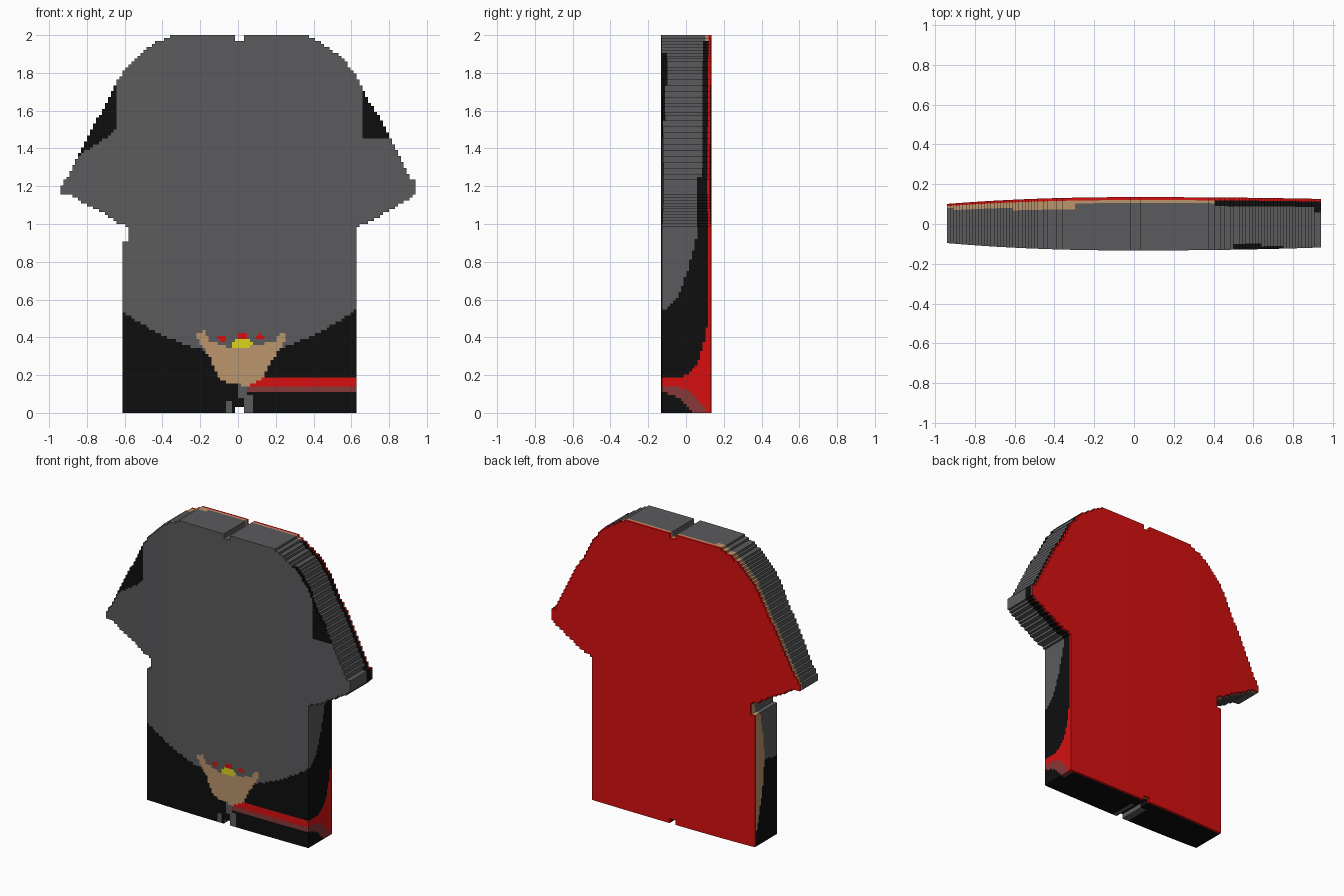
import bpy, bmesh, math

if "Cube" in bpy.data.objects:
    bpy.data.objects.remove(bpy.data.objects["Cube"])

# One flat colour per material
COLOURS = [("dark_grey", (0.105, 0.105, 0.11)), ("black", (0.0045, 0.0045, 0.0045)),
           ("red", (0.68, 0.005, 0.005)), ("dull_red", (0.25, 0.04, 0.04)),
           ("tan", (0.50, 0.30, 0.15)), ("yellow", (0.72, 0.66, 0.012))]
GREY, BLACK, RED, DULL, TAN, YELLOW = range(6)

# Half outlines of the shirt, from collar to hem
LEFT = [(-.35, 2.01), (-.36, 1.99), (-.44, 1.96), (-.53, 1.89), (-.6, 1.82), (-.64, 1.75), (-.7, 1.63),
        (-.76, 1.53), (-.8, 1.45), (-.85, 1.35), (-.9, 1.25), (-.945, 1.19), (-.945, 1.165),
        (-.88, 1.15), (-.8, 1.10), (-.7, 1.05), (-.63, 1.0), (-.58, .99), (-.58, .91),
        (-.606, .905), (-.606, -.01)]
RIGHT = [(.36, 2.01), (.37, 1.99), (.42, 1.97), (.5, 1.92), (.56, 1.87), (.6, 1.82), (.65, 1.74),
         (.7, 1.64), (.77, 1.53), (.82, 1.43), (.87, 1.33), (.91, 1.24), (.945, 1.22), (.945, 1.16),
         (.85, 1.10), (.75, 1.04), (.67, 1.0), (.625, .985), (.625, -.01)]
OUTLINE = LEFT + RIGHT[::-1]
EMBLEM = [(-.22, .41), (-.18, .43), (-.15, .38), (-.05, .35), (.1, .36), (.2, .38), (.23, .43),
          (.25, .41), (.24, .36), (.17, .27), (.13, .18), (.05, .14), (-.09, .17), (-.12, .22),
          (-.15, .3), (-.2, .37)]
NX, NZ, LAYERS = 120, 128, 18
DX, DZ = 1.88 / NX, 2.0 / NZ


def inside(x, z, poly):
    hit = False
    for (ax, az), (bx, bz) in zip(poly, poly[1:] + poly[:1]):
        if (az > z) != (bz > z) and x < ax + (z - az) / (bz - az) * (bx - ax):
            hit = not hit
    return hit


def filled(i, k):
    if not (0 <= i < NX and 0 <= k < NZ):
        return False
    x, z = -0.94 + (i + .5) * DX, (k + .5) * DZ
    if abs(x - .005) < .028 and (z > 1.97 or (z < .025 and abs(x - .01) < .023)):
        return False                       # collar and hem notches
    return inside(x, z, OUTLINE)


def depth(x, t):
    # thickness tapers towards the sleeves, more on the left one
    u = abs(x / .94) ** 2.2
    front = -.133 + (.037 if x < 0 else .015) * u
    back = .135 - (.034 if x < 0 else .009) * u
    return front + t * (back - front)


def front_colour(x, z):
    if ((x - .02) / .055) ** 2 + ((z - .365) / .028) ** 2 < 1:
        return YELLOW
    if any(math.hypot((x - cx) / .025, (z - cz) / .016) < 1
           for cx, cz in ((-.08, .397), (.02, .405), (.115, .40))):
        return RED
    if inside(x, z, EMBLEM):
        return TAN
    if x > .04 and .105 < z < .188:
        return RED if z > .145 else DULL
    if (-.065 < x < -.03 and z < .06) or (.03 < x < .085 and z < .1) or (0 < x < .05 and .08 < z < .15):
        return GREY
    if (x < -.64 and z > 1.5 + .7 * (x + .64)) or (x > .66 and z > 1.45):
        return BLACK
    return BLACK if z < .315 + .6 * x * x else GREY


def side_colour(x, y, z, t):
    if t > 1 - 1.2 / LAYERS:
        return RED                         # edge of the back panel
    if z < .03 and abs(x) < .59:           # hem
        return GREY if abs(x) < .07 and y < .05 else BLACK
    if x > .4 and z < 1.97:                # right side
        if z < 1.0:
            s = max(0, (y + .13) / .25)
            if .185 + .33 * s ** 5 > z > .145 - .16 * s ** 3:
                return RED
            if .145 - .16 * s ** 3 >= z > .105 - .22 * s ** 2:
                return DULL
            return BLACK if z < .55 + .75 * s ** 2.2 else GREY
        if y < -.105 and 1.55 < z < 1.9:
            return BLACK
        return BLACK if y > (.06 if z < 1.25 else .088) else GREY
    if z < 1.0:                            # left side
        if y > .105 - .085 * math.sin(math.pi * min(1, max(0, z - .1) / .95)):
            return TAN
        return BLACK if z < .54 + .2 * (y + .13) else GREY
    return TAN if y > (.075 if x < -.3 else .098) else GREY


bm = bmesh.new()
cache = {}


def vert(i, k, layer):
    key = (i, k, layer)
    if key not in cache:
        x = -.94 + i * DX
        cache[key] = bm.verts.new((x, depth(x, layer / LAYERS), k * DZ))
    return cache[key]


def face(corners, colour):
    f = bm.faces.new([vert(*c) for c in corners])
    f.material_index = colour


for i in range(NX):
    for k in range(NZ):
        if not filled(i, k):
            continue
        x, z = -.94 + (i + .5) * DX, (k + .5) * DZ
        ring = [(i, k), (i + 1, k), (i + 1, k + 1), (i, k + 1)]
        face([(a, b, 0) for a, b in ring], front_colour(x, z))
        face([(a, b, LAYERS) for a, b in ring[::-1]], RED)
        # stepped side walls wherever the neighbouring cell is empty
        for e, (di, dk) in enumerate(((0, -1), (1, 0), (0, 1), (-1, 0))):
            if filled(i + di, k + dk):
                continue
            a, b = ring[e], ring[(e + 1) % 4]
            for n in range(LAYERS):
                t = (n + .5) / LAYERS
                face([(*b, n), (*a, n), (*a, n + 1), (*b, n + 1)],
                     side_colour(x, depth(x, t), z, t))

mesh = bpy.data.meshes.new("shirt_body")
bm.to_mesh(mesh)
bm.free()
for name, rgb in COLOURS:
    mat = bpy.data.materials.new(name)
    mat.diffuse_color = (*rgb, 1)
    mat.use_nodes = True
    mat.node_tree.nodes["Principled BSDF"].inputs["Base Color"].default_value = mat.diffuse_color
    mesh.materials.append(mat)
shirt = bpy.data.objects.new("shirt_body", mesh)
bpy.context.collection.objects.link(shirt)
bpy.context.view_layer.objects.active = shirt
shirt.select_set(True)
bpy.ops.object.shade_smooth_by_angle(angle=math.radians(35))
